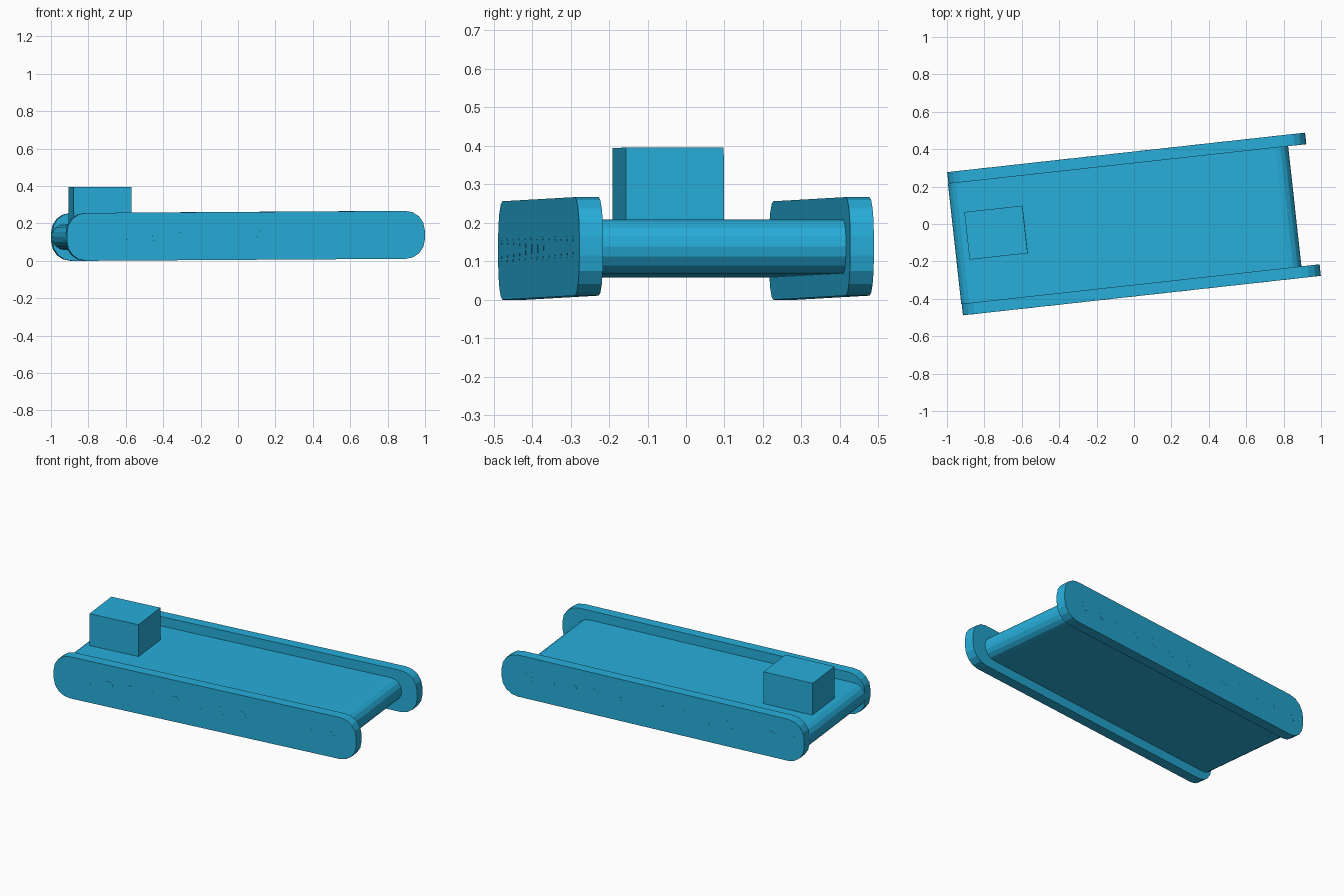
import bpy, bmesh
from math import sin, cos, pi, radians
from mathutils import Matrix, Vector

if "Cube" in bpy.data.objects:
    bpy.data.objects.remove(bpy.data.objects["Cube"])

blue = bpy.data.materials.new("conveyor blue")
blue.use_nodes = True
color = (0.02, 0.42, 0.70, 1)
blue.diffuse_color = color
blue.node_tree.nodes["Principled BSDF"].inputs["Base Color"].default_value = color

# The whole conveyor is turned a little and pitched very slightly
PLACE = (Matrix.Translation((0, 0, 0.1335))
         @ Matrix.Rotation(radians(6.3), 4, 'Z')
         @ Matrix.Rotation(radians(-0.36), 4, 'Y'))


def rounded_profile(x0, x1, z0, z1, r, steps):
    """Rectangle outline in x and z with rounded corners."""
    corners = [(x1 - r, z1 - r), (x0 + r, z1 - r), (x0 + r, z0 + r), (x1 - r, z0 + r)]
    points = []
    for i, (cx, cz) in enumerate(corners):
        for k in range(steps + 1):
            a = pi / 2 * (i + k / steps)
            points.append((cx + r * cos(a), cz + r * sin(a)))
    return points


def extrude_part(name, profile, y0, y1):
    """Sweep an x-z outline from y0 to y1."""
    bm = bmesh.new()
    face = bm.faces.new([bm.verts.new((x, y0, z)) for x, z in profile])
    moved = bmesh.ops.extrude_face_region(bm, geom=[face], use_keep_orig=True)
    top = [v for v in moved["geom"] if isinstance(v, bmesh.types.BMVert)]
    bmesh.ops.translate(bm, verts=top, vec=Vector((0, y1 - y0, 0)))
    bmesh.ops.remove_doubles(bm, verts=bm.verts, dist=0.0001)
    bmesh.ops.recalc_face_normals(bm, faces=bm.faces)
    bmesh.ops.transform(bm, matrix=PLACE, verts=bm.verts)
    mesh = bpy.data.meshes.new(name)
    bm.to_mesh(mesh)
    bm.free()
    mesh.materials.append(blue)
    obj = bpy.data.objects.new(name, mesh)
    bpy.context.collection.objects.link(obj)
    return obj


HALF_LEN, HALF_WIDTH, INNER = 0.9625, 0.385, 0.323

# Side rails with rounded ends
rail = rounded_profile(-HALF_LEN, HALF_LEN, -0.128, 0.128, 0.103, 4)
extrude_part("right_rail", rail, -HALF_WIDTH, -INNER)
extrude_part("left_rail", rail, INNER, HALF_WIDTH)

# Belt loop, shorter at one end
belt = rounded_profile(-0.965, 0.865, -0.07, 0.07, 0.0699, 4)
extrude_part("belt", belt, -INNER, INNER)

# Roller axles, ending flush with the rails
for i in range(13):
    x = -0.897 + 0.141 * i
    circle = [(x + 0.03 * cos(a), 0.03 * sin(a)) for a in (2 * pi * k / 16 for k in range(16))]
    extrude_part(f"axle_{i + 1}", circle, -HALF_WIDTH - 0.0004, HALF_WIDTH + 0.0004)

# Carton riding on the belt
carton = [(-0.893, 0.07), (-0.581, 0.07), (-0.581, 0.266), (-0.893, 0.266)]
extrude_part("carton", carton, -0.093, 0.163)
